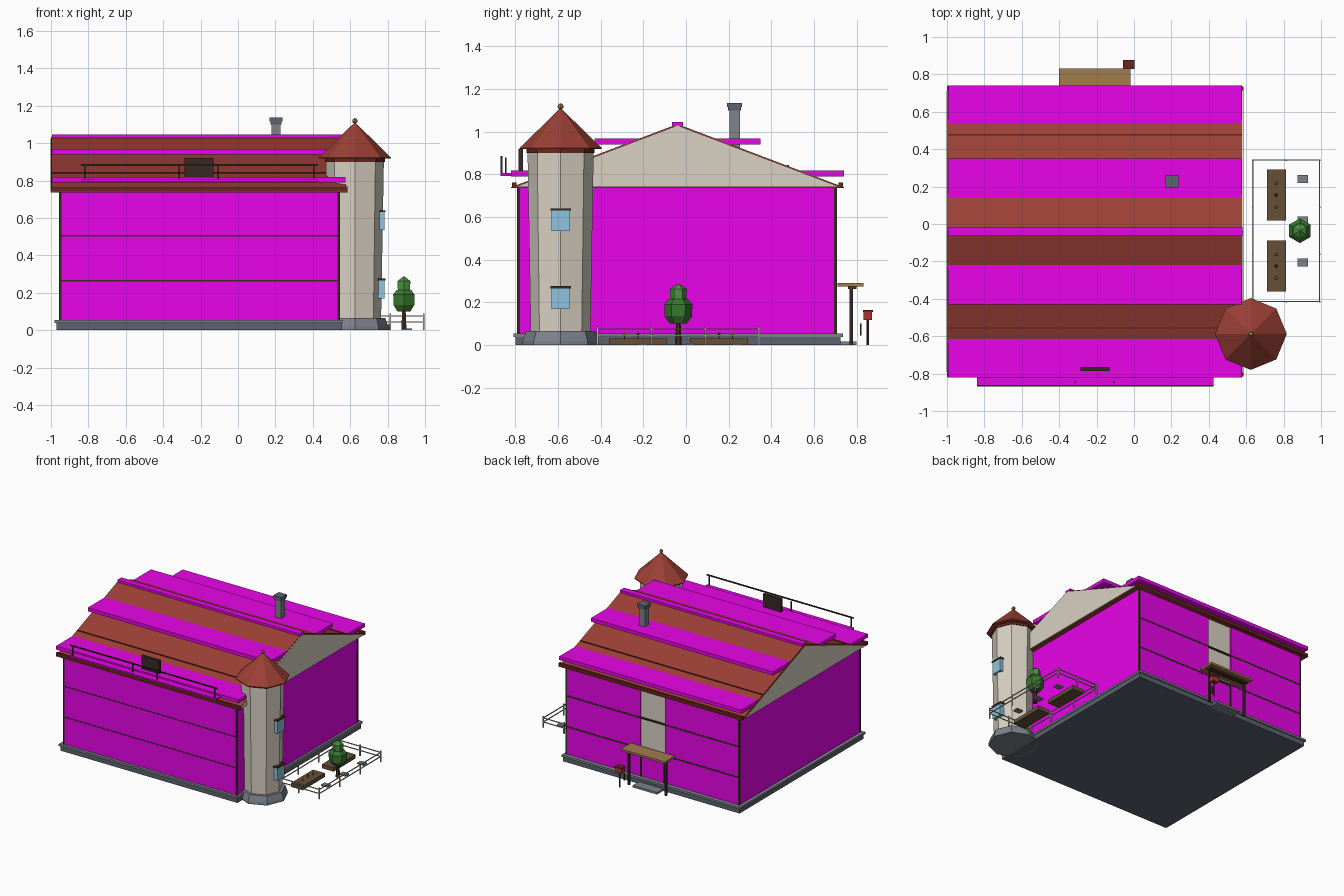
import bpy, math
from mathutils import Vector

if "Cube" in bpy.data.objects:
    bpy.data.objects.remove(bpy.data.objects["Cube"])


def mat(name, hexa):
    rgb = [((int(hexa[i:i + 2], 16) / 255) ** 2.2) for i in (0, 2, 4)]
    m = bpy.data.materials.new(name)
    m.diffuse_color = (*rgb, 1)
    m.use_nodes = True
    m.node_tree.nodes["Principled BSDF"].inputs["Base Color"].default_value = m.diffuse_color
    return m


MAG, CREAM = mat("magenta", "E80CE8"), mat("plaster", "D8D0C2")
TILE, DARKTILE = mat("roof_tile", "9A4238"), mat("tile_shadow", "6A2A24")
WOOD, BARK, TIMBER = mat("wood", "A07C50"), mat("bark", "4A3222"), mat("timber", "3A2E26")
STONE, SLATE = mat("stone", "7C818A"), mat("slate", "5C636E")
GLASS, GOLD = mat("glass", "8CC4DC"), mat("gold", "A8894A")
SOIL, LEAF, LEAF2 = mat("soil", "66503A"), mat("leaf", "3C7832"), mat("leaf_light", "4E9444")
FENCE, RED, YELLOW = mat("fence", "B8B8AC"), mat("red", "A83A34"), mat("yellow", "D8C040")


def mesh(name, verts, faces, m):
    me = bpy.data.meshes.new(name)
    me.from_pydata(verts, [], faces)
    me.materials.append(m)
    ob = bpy.data.objects.new(name, me)
    bpy.context.collection.objects.link(ob)
    return ob


def extrude_x(name, prof, x0, x1, m):
    # closed (y, z) profile, counter-clockwise seen from +x
    n = len(prof)
    v = [(x, y, z) for x in (x0, x1) for y, z in prof]
    f = [tuple(reversed(range(n))), tuple(range(n, 2 * n))]
    f += [(i, (i + 1) % n, n + (i + 1) % n, n + i) for i in range(n)]
    return mesh(name, v, f, m)


def box(name, x0, x1, y0, y1, z0, z1, m):
    return extrude_x(name, [(y0, z0), (y1, z0), (y1, z1), (y0, z1)], x0, x1, m)


def lathe(name, x, y, prof, sides, m, turn=0.0):
    # stacked (radius, z) rings with flat sides
    v = [(x + r * math.cos(turn + math.tau * i / sides), y + r * math.sin(turn + math.tau * i / sides), z)
         for r, z in prof for i in range(sides)]
    f = [tuple(reversed(range(sides))), tuple(range(len(v) - sides, len(v)))]
    for k in range(len(prof) - 1):
        for i in range(sides):
            j = (i + 1) % sides
            f.append((k * sides + i, k * sides + j, (k + 1) * sides + j, (k + 1) * sides + i))
    return mesh(name, v, f, m)


# Foundation
box("foundation", -0.97, 0.555, -0.80, 0.725, 0, 0.037, SLATE)
box("foundation_ledge", -0.98, 0.56, -0.81, 0.735, 0.037, 0.053, STONE)

# Walls: plaster core with coloured panels
box("wall_core", -0.945, 0.535, -0.78, 0.695, 0.053, 0.745, CREAM)
box("front_panel", -0.95, 0.54, -0.788, -0.78, 0.053, 0.742, MAG)
box("left_panel", -0.953, -0.945, -0.78, 0.695, 0.053, 0.742, MAG)
box("right_panel", 0.535, 0.543, -0.78, 0.695, 0.053, 0.742, MAG)
box("back_panel_left", -0.95, -0.31, 0.695, 0.703, 0.053, 0.742, MAG)
box("back_panel_right", -0.10, 0.54, 0.695, 0.703, 0.053, 0.742, MAG)
box("back_door", -0.30, -0.11, 0.695, 0.704, 0.053, 0.25, MAG)
for x in (-0.31, -0.11):
    box("door_jamb", x, x + 0.01, 0.695, 0.709, 0.053, 0.255, TIMBER)

# Timber bands and corner posts
for z in (0.26, 0.50):
    box("back_band", -0.95, 0.54, 0.695, 0.7045, z, z + 0.012, TIMBER)
    box("front_band", -0.95, 0.54, -0.7892, -0.78, z, z + 0.008, TIMBER)
for x in (-0.956, 0.533):
    for y in (-0.793, 0.694):
        box("corner_post", x, x + 0.012, y, y + 0.014, 0.053, 0.742, TIMBER)

# Gable roof
C, RIDGE, EAVE, HALF = -0.04, 1.036, 0.74, 0.78
SLOPE = (RIDGE - EAVE) / HALF
extrude_x("roof", [(C - HALF, EAVE - 0.003), (C + HALF, EAVE - 0.003), (C + HALF, EAVE),
                   (C, RIDGE), (C - HALF, EAVE)], -0.998, 0.578, TILE)
for x in (-1.0, 0.578):
    extrude_x("gable", [(C - 0.765, EAVE), (C + 0.765, EAVE), (C, RIDGE - 0.006)],
              x - 0.001, x + 0.008, CREAM if x > 0 else TILE)
box("gable_left_plaster", -1.0, -0.999, -0.04, -0.03, 0.75, 0.76, TIMBER)
extrude_x("gable_left_face", [(C - 0.75, EAVE), (C + 0.75, EAVE), (C, RIDGE - 0.012)], -1.0015, -0.998, CREAM)
for s in (-1, 1):
    side = "front" if s < 0 else "back"
    # stepped flat strips along the slope
    for k, (outer, inner, z) in enumerate(((0.78, 0.56, 0.79), (0.39, 0.17, 0.94))):
        ys = sorted((C + s * outer, C + s * inner))
        box(side + "_roof_strip", -0.995, 0.576, ys[0], ys[1], z, z + 0.028, MAG)
    y = C + s * 0.517
    zt = RIDGE - 0.517 * SLOPE
    box(side + "_roof_batten", -0.995, 0.577, y - 0.005, y + 0.005, zt - 0.01, zt + 0.004, DARKTILE)
    ys = sorted((C + s * 0.755, C + s * 0.775))
    box(side + "_fascia", -1.0, 0.586, ys[0], ys[1], 0.737, 0.762, DARKTILE)
box("ridge_cap", -0.995, 0.58, -0.065, -0.015, 1.026, 1.045, MAG)

# Chimney
box("chimney", 0.178, 0.228, 0.203, 0.253, 0.90, 1.11, STONE)
box("chimney_cap", 0.168, 0.238, 0.193, 0.263, 1.115, 1.136, SLATE)
box("chimney_collar", 0.173, 0.233, 0.198, 0.258, 1.10, 1.115, SLATE)

# Front balcony ledge, railing and board
box("balcony_floor", -0.84, 0.425, -0.87, -0.80, 0.793, 0.806, MAG)
for x in (-0.82, 0.405):
    box("railing_post", x - 0.004, x + 0.004, -0.869, -0.861, 0.80, 0.885, TIMBER)
for x in (-0.315, -0.105):
    box("board_post", x - 0.004, x + 0.004, -0.849, -0.841, 0.80, 0.88, TIMBER)
box("railing_top", -0.84, 0.425, -0.869, -0.861, 0.878, 0.887, TIMBER)
box("balcony_board", -0.285, -0.13, -0.785, -0.765, 0.818, 0.92, TIMBER)

# Corner tower
TX, TY = 0.625, -0.588
lathe("tower_base", TX, TY, [(0.18, 0), (0.178, 0.02), (0.162, 0.065)], 8, STONE)
lathe("tower_wall", TX, TY, [(0.14, 0.06), (0.155, 0.91)], 8, CREAM)
lathe("tower_collar", TX, TY, [(0.16, 0.90), (0.16, 0.922)], 8, DARKTILE)
lathe("tower_roof", TX, TY, [(0.192, 0.918), (0.192, 0.924), (0.004, 1.108)], 8, TILE)
lathe("finial", TX, TY, [(0.004, 1.105), (0.013, 1.112), (0.014, 1.12), (0.009, 1.13), (0.002, 1.133)], 8, GOLD)
for z in (0.17, 0.535):
    box("tower_window", 0.745, 0.784, TY - 0.042, TY + 0.042, z, z + 0.098, GLASS)
    box("window_lintel", 0.745, 0.788, TY - 0.048, TY + 0.048, z + 0.096, z + 0.106, TIMBER)

# Back porch
box("porch_roof", -0.40, -0.02, 0.71, 0.832, 0.275, 0.291, WOOD)
box("porch_beam", -0.38, -0.04, 0.76, 0.80, 0.262, 0.276, BARK)
for x in (-0.37, -0.05):
    box("porch_post", x - 0.008, x + 0.008, 0.767, 0.783, 0, 0.265, TIMBER)
box("porch_step", -0.31, -0.10, 0.715, 0.80, 0, 0.016, STONE)

# Letter box
lathe("letter_box_post", -0.025, 0.852, [(0.007, 0), (0.007, 0.12)], 6, BARK)
box("letter_box", -0.055, -0.002, 0.833, 0.872, 0.118, 0.155, RED)
box("letter_box_lid", -0.059, 0.004, 0.829, 0.876, 0.155, 0.165, DARKTILE)
box("porch_bracket", -0.045, -0.037, 0.815, 0.822, 0.045, 0.10, TIMBER)

# Garden fence
X0, X1, Y0, Y1 = 0.635, 0.992, -0.415, 0.342
for i in range(4):
    y = Y0 + (Y1 - Y0) * i / 3
    for x in (X0, X1):
        box("fence_post", x - 0.004, x + 0.004, y - 0.004, y + 0.004, 0, 0.088, FENCE)
for y in (Y0, Y1):
    x = (X0 + X1) / 2
    box("fence_mid_post", x - 0.004, x + 0.004, y - 0.004, y + 0.004, 0, 0.088, FENCE)
for z in (0.04, 0.072):
    for x in (X0, X1):
        box("fence_side_rail", x - 0.003, x + 0.003, Y0, Y1, z, z + 0.006, FENCE)
    for y in (Y0, Y1):
        box("fence_end_rail", X0, X1, y - 0.003, y + 0.003, z, z + 0.006, FENCE)

# Flower beds and flowers
for yc in (0.155, -0.225):
    box("flower_bed", 0.71, 0.812, yc - 0.136, yc + 0.136, 0, 0.03, SOIL)
    for i in (-1, 0, 1):
        y = yc + i * 0.063
        lathe("flower_stem", 0.76, y, [(0.003, 0.03), (0.003, 0.048)], 5, LEAF)
        lathe("flower_head", 0.76, y, [(0.003, 0.044), (0.009, 0.052), (0.003, 0.061)], 6,
              YELLOW if i else RED)

# Stepping stones
for y in (0.24, 0.02, -0.205):
    box("stepping_stone", 0.875, 0.93, y - 0.021, y + 0.021, 0, 0.01, STONE)

# Garden tree
TURN = math.pi / 6
lathe("tree_trunk", 0.887, -0.036, [(0.016, 0), (0.01, 0.12)], 6, BARK, TURN)
lathe("tree_crown", 0.887, -0.036, [(0.04, 0.10), (0.064, 0.135), (0.066, 0.19), (0.045, 0.215)], 6, LEAF, TURN)
lathe("tree_top", 0.887, -0.036, [(0.037, 0.205), (0.04, 0.262), (0.004, 0.287)], 6, LEAF2, TURN)
